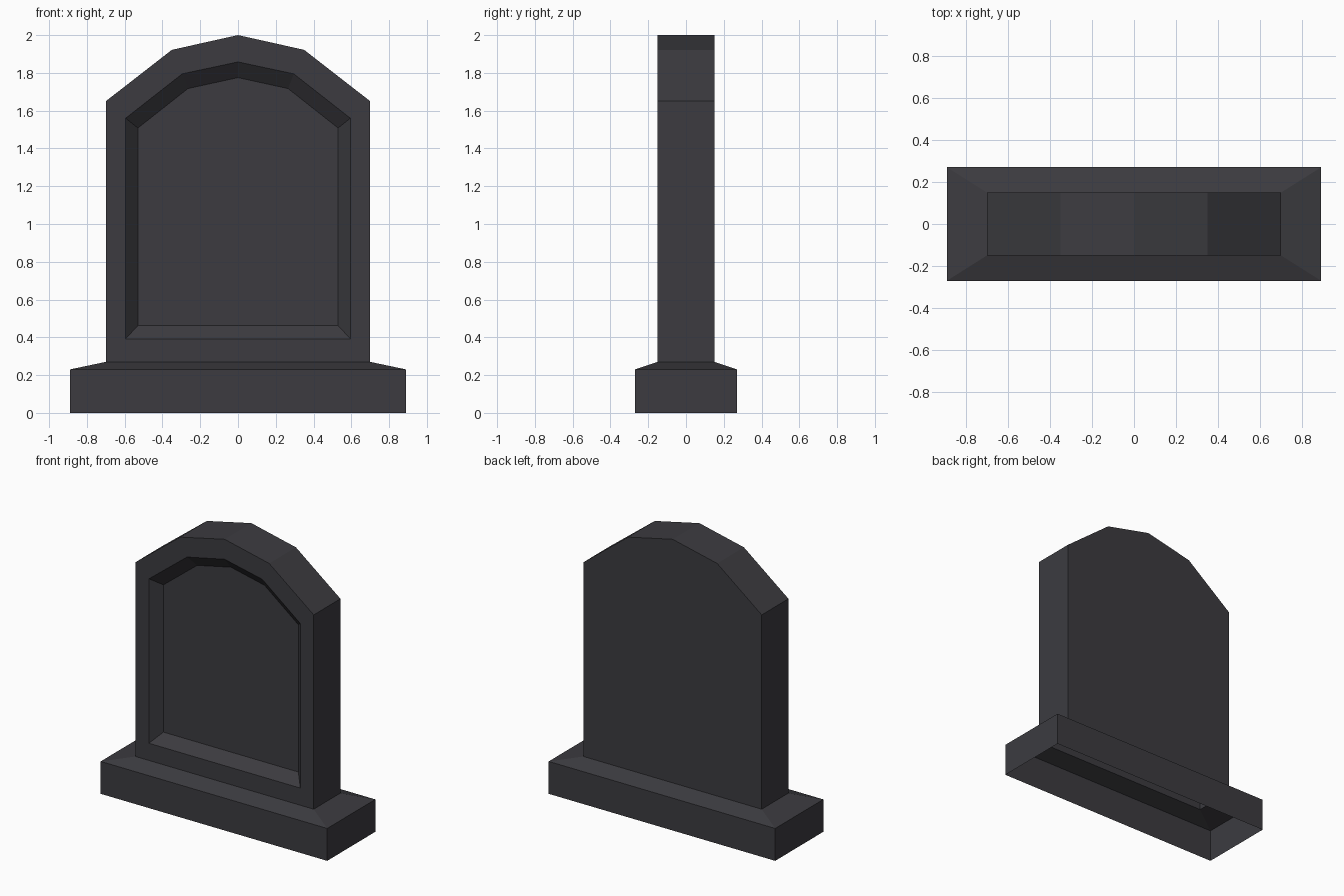
import bpy, bmesh

if "Cube" in bpy.data.objects:
    bpy.data.objects.remove(bpy.data.objects["Cube"])

stone = bpy.data.materials.new("dark stone")
stone.diffuse_color = (0.045, 0.044, 0.051, 1)
stone.use_nodes = True
stone.node_tree.nodes["Principled BSDF"].inputs["Base Color"].default_value = stone.diffuse_color


def loft(name, rings, cap_end=False, cap_start=False):
    """Skin a series of closed rings with equal point counts."""
    bm = bmesh.new()
    vs = [[bm.verts.new(p) for p in ring] for ring in rings]
    for a, b in zip(vs, vs[1:]):
        n = len(a)
        for i in range(n):
            j = (i + 1) % n
            bm.faces.new((a[i], a[j], b[j], b[i]))
    if cap_start:
        bm.faces.new(vs[0][::-1])
    if cap_end:
        bm.faces.new(vs[-1])
    # leave the underside open where the part meets the ground or plinth
    under = [f for f in bm.faces
             if all(abs(v.co.z - 0.27) < 1e-4 for v in f.verts)]
    if under:
        bmesh.ops.delete(bm, geom=under, context='FACES')
    me = bpy.data.meshes.new(name)
    bm.to_mesh(me)
    bm.free()
    me.materials.append(stone)
    ob = bpy.data.objects.new(name, me)
    bpy.context.collection.objects.link(ob)
    return ob


def rect(x, y, z):
    return [(-x, -y, z), (x, -y, z), (x, y, z), (-x, y, z)]


def arch(y, x, bottom, shoulder, xm, zm, top):
    """Arched outline, mirrored about x = 0."""
    right = [(x, bottom), (x, shoulder), (xm, zm)]
    pts = right + [(0, top)] + [(-a, b) for a, b in reversed(right)]
    return [(a, y, b) for a, b in pts]


# plinth: hollow shell with sloped shoulders and an open bottom
loft("plinth", [rect(0.89, 0.27, 0), rect(0.89, 0.27, 0.23), rect(0.70, 0.15, 0.27)])

# arched tablet with a bevelled recessed panel in the front
outline = (0.70, 0.27, 1.65, 0.35, 1.922, 2.0)
tablet = loft("tablet", [
    arch(0.15, *outline),
    arch(-0.15, *outline),
    arch(-0.15, 0.595, 0.392, 1.56, 0.295, 1.795, 1.858),
    arch(-0.08, 0.53, 0.462, 1.508, 0.265, 1.717, 1.775),
], cap_end=True, cap_start=True)

# make the faces point outwards
for ob in (tablet, bpy.data.objects["plinth"]):
    bm = bmesh.new()
    bm.from_mesh(ob.data)
    bmesh.ops.recalc_face_normals(bm, faces=bm.faces)
    bm.to_mesh(ob.data)
    bm.free()
